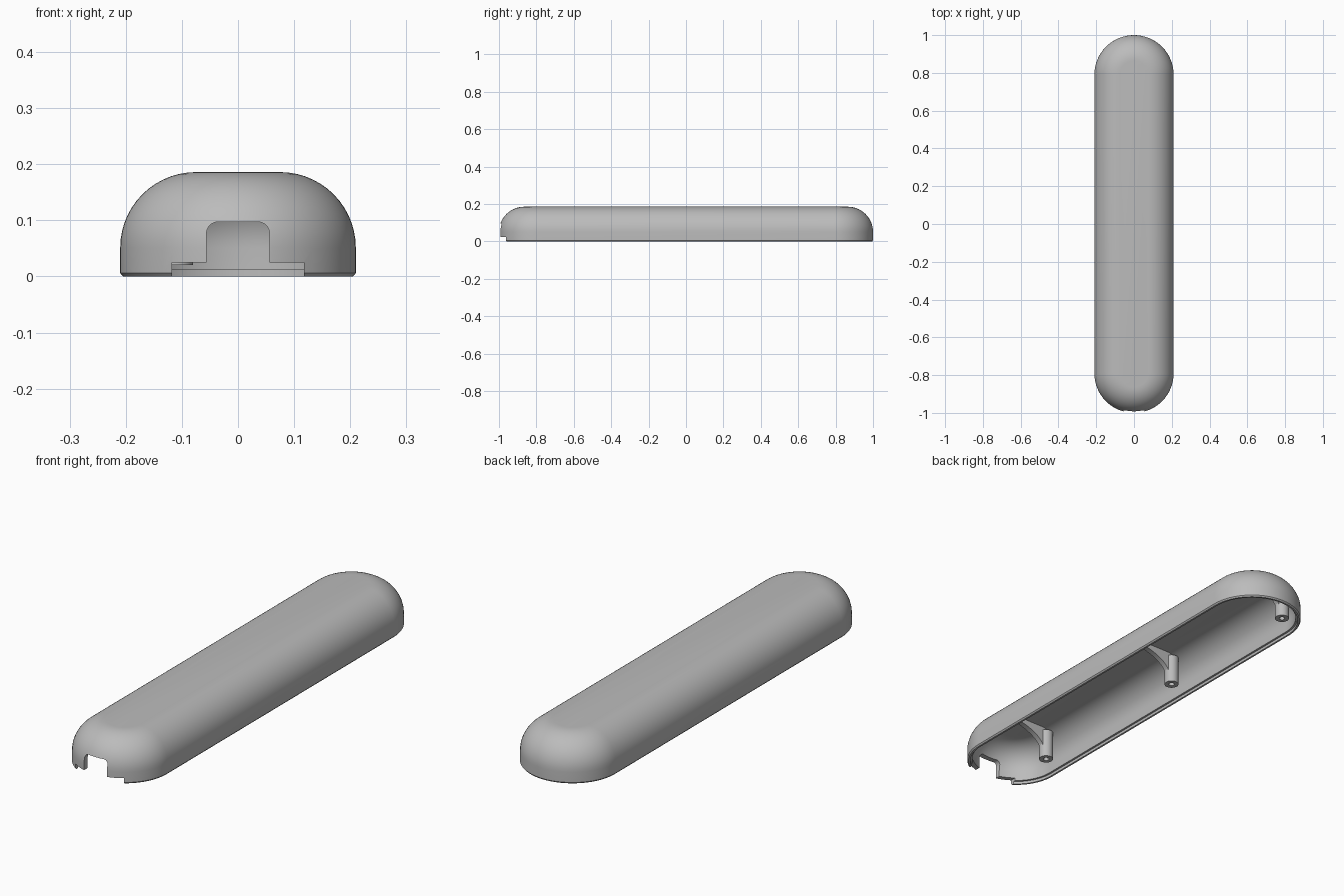
import bpy
import bmesh
from math import sin, cos, pi, radians

if "Cube" in bpy.data.objects:
    bpy.data.objects.remove(bpy.data.objects["Cube"], do_unlink=True)

grey = bpy.data.materials.new("plain_grey")
grey.use_nodes = True
grey.diffuse_color = (0.5, 0.5, 0.5, 1)
grey.node_tree.nodes["Principled BSDF"].inputs["Base Color"].default_value = (0.5, 0.5, 0.5, 1)

HALF_WIDTH = 0.21      # radius of the rounded ends
HALF_RUN = 0.79        # distance from centre to each end's arc centre
FILLET = 0.135         # roundover of the top edge
FILLET_Z = 0.051
WALL = 0.022


def finish(bm, name):
    bmesh.ops.remove_doubles(bm, verts=bm.verts, dist=0.0001)
    bmesh.ops.recalc_face_normals(bm, faces=bm.faces)
    mesh = bpy.data.meshes.new(name)
    bm.to_mesh(mesh)
    bm.free()
    obj = bpy.data.objects.new(name, mesh)
    bpy.context.collection.objects.link(obj)
    mesh.materials.append(grey)
    return obj


def loft(name, profile, half_run=0.0, x=0.0, y=0.0, steps=32):
    """Closed solid from (radius, z) rings shaped like a stadium or circle."""
    bm = bmesh.new()
    rings = []
    for r, z in profile:
        ring = []
        for side in (1, -1):
            for i in range(steps + 1):
                a = pi * i / steps
                ring.append(bm.verts.new((x + side * r * cos(a),
                                          y + side * (half_run + r * sin(a)), z)))
        rings.append(ring)
    for low, high in zip(rings, rings[1:]):
        for i in range(len(low)):
            j = (i + 1) % len(low)
            bm.faces.new((low[i], low[j], high[j], high[i]))
    bm.faces.new(rings[0])
    bm.faces.new(rings[-1])
    return finish(bm, name)


def prism(name, outline, y0, y1):
    """Extrude an (x, z) outline along y."""
    bm = bmesh.new()
    face = bm.faces.new([bm.verts.new((px, y0, pz)) for px, pz in outline])
    out = bmesh.ops.extrude_face_region(bm, geom=[face])
    moved = [v for v in out["geom"] if isinstance(v, bmesh.types.BMVert)]
    bmesh.ops.translate(bm, verts=moved, vec=(0, y1 - y0, 0))
    return finish(bm, name)


def smooth(obj):
    bpy.ops.object.select_all(action='DESELECT')
    obj.select_set(True)
    bpy.context.view_layer.objects.active = obj
    bpy.ops.object.shade_smooth_by_angle(angle=radians(30))


def roundover(radius, steps=14):
    core = HALF_WIDTH - FILLET
    return [(core + radius * cos(a), FILLET_Z + radius * sin(a))
            for a in (pi / 2 * i / steps for i in range(steps + 1))]


# Hollow shell with a stepped lip and a small outer chamfer
inner = roundover(FILLET - WALL)[::-1]
rim = [(HALF_WIDTH - WALL, 0.012), (HALF_WIDTH - 0.013, 0.012),
       (HALF_WIDTH - 0.013, 0), (HALF_WIDTH - 0.005, 0), (HALF_WIDTH, 0.006)]
shell = loft("cover_shell", inner + rim + roundover(FILLET), HALF_RUN)

# Stepped opening through the front wall
R = 0.02
arc = [(0.036 + R * sin(a), 0.077 + R * cos(a))
       for a in (pi / 2 * i / 8 for i in range(9))]
half = arc + [(0.056, 0.025), (0.118, 0.025), (0.118, -0.05)]
outline = half + [(-px, pz) for px, pz in reversed(half)]
cutter = prism("front_opening_cutter", outline, -1.1, -0.9)
cutter.hide_render = True
cut = shell.modifiers.new("front_opening", 'BOOLEAN')
cut.operation = 'DIFFERENCE'
cut.solver = 'EXACT'
cut.object = cutter
bpy.context.view_layer.objects.active = shell
bpy.ops.object.modifier_apply(modifier=cut.name)
bpy.data.objects.remove(cutter, do_unlink=True)
smooth(shell)

# Screw posts, each braced by a curved rib along the ceiling
POST_X = -0.11
post_profile = [(0.012, 0.08), (0.012, 0.02), (0.03, 0.02), (0.03, 0.15)]
curve = [(0.1 - 0.19 * sin(a), 0.05 + 0.1 * cos(a))
         for a in (pi / 2 * i / 14 for i in range(15))]
rib_outline = [(0.1, 0.168)] + curve + [(-0.1, 0.05), (-0.1, 0.168)]
for place, y in (("front", -0.72), ("middle", 0.12), ("back", 0.86)):
    smooth(loft(place + "_screw_post", post_profile, x=POST_X, y=y, steps=16))
    smooth(prism(place + "_rib", rib_outline, y - 0.012, y + 0.012))
